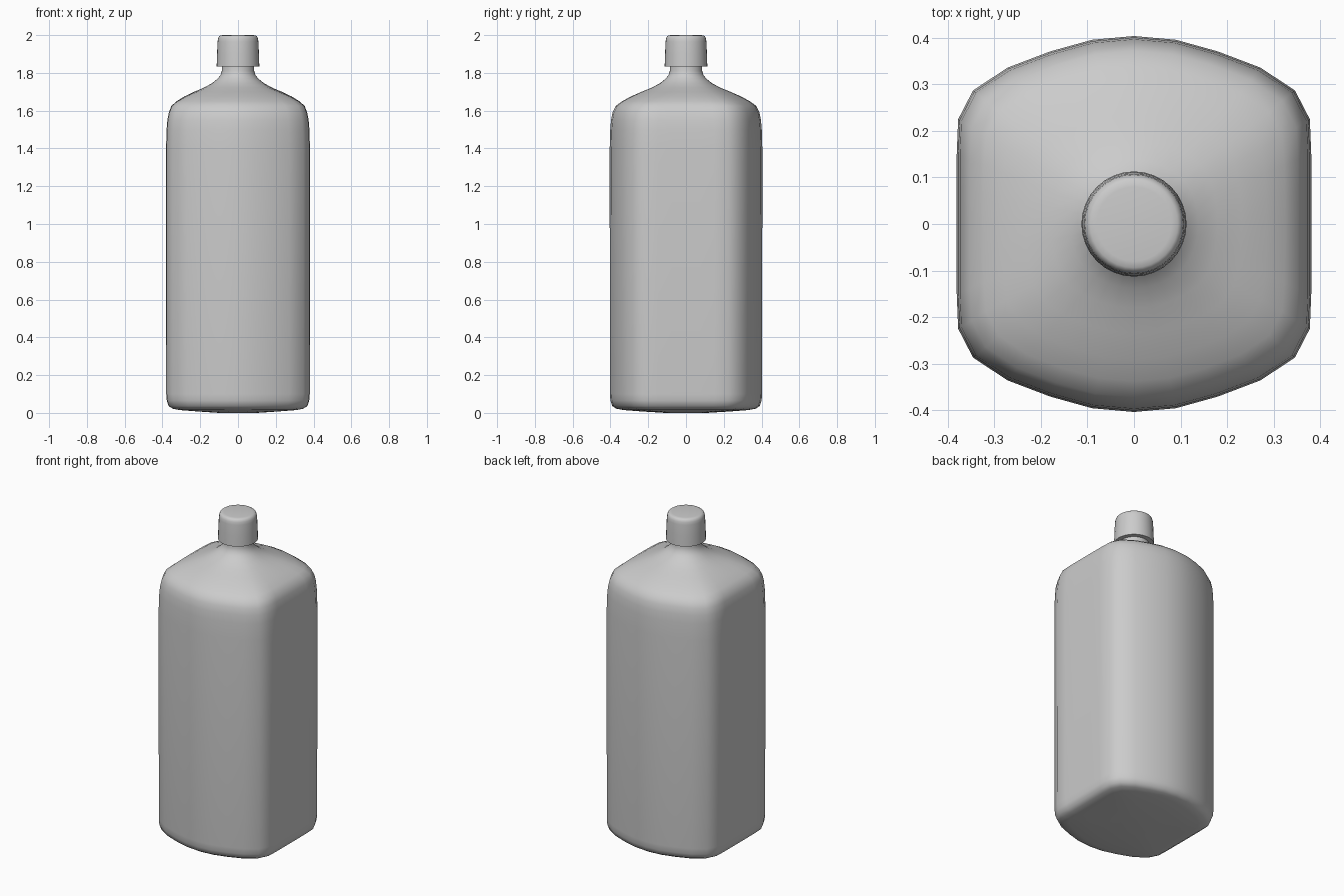
import bpy, bmesh
from math import sin, cos, pi

if "Cube" in bpy.data.objects:
    bpy.data.objects.remove(bpy.data.objects["Cube"])

# Quarter outline of the body, from the back centre round to the right side
QUARTER = [(0, .404), (.09, .396), (.18, .371), (.272, .336), (.346, .287),
           (.378, .225), (.381, .15), (.381, .075), (.381, 0)]


def outline():
    q = QUARTER
    right = q + [(x, -y) for x, y in q[-2::-1]]
    return right + [(-x, y) for x, y in right[-2:0:-1]]


SECTION = outline()
N = len(SECTION)


def loft(name, rings):
    """Rings are (z, half width, half depth, roundness 0..1)."""
    bm = bmesh.new()
    loops = []
    for z, w, d, t in rings:
        loop = []
        for i, (x, y) in enumerate(SECTION):
            a = 2 * pi * i / N
            px = w * ((1 - t) * x / .381 + t * sin(a))
            py = d * ((1 - t) * y / .404 + t * cos(a))
            loop.append(bm.verts.new((px, py, z)))
        loops.append(loop)
    for lo, hi in zip(loops, loops[1:]):
        for i in range(N):
            j = (i + 1) % N
            bm.faces.new((lo[i], lo[j], hi[j], hi[i]))
    bm.faces.new(loops[0])
    bm.faces.new(loops[-1])
    bmesh.ops.recalc_face_normals(bm, faces=bm.faces)
    me = bpy.data.meshes.new(name)
    bm.to_mesh(me)
    bm.free()
    me.polygons.foreach_set("use_smooth", [True] * len(me.polygons))
    ob = bpy.data.objects.new(name, me)
    bpy.context.collection.objects.link(ob)
    bpy.ops.object.select_all(action='DESELECT')
    ob.select_set(True)
    bpy.context.view_layer.objects.active = ob
    bpy.ops.object.shade_smooth_by_angle(angle=pi / 3.5)
    return ob


# Bottle body: slightly bowed base, straight walls, sloped shoulder, neck
loft("bottle_body", [
    (.0, .10, .11, .2), (.008, .22, .24, .1), (.015, .31, .33, 0),
    (.022, .345, .368, 0), (.036, .367, .39, 0), (.065, .377, .4, 0),
    (.10, .38, .403, 0), (1.40, .381, .404, 0), (1.50, .378, .401, 0),
    (1.55, .374, .397, 0), (1.59, .366, .389, 0), (1.625, .353, .372, .02),
    (1.65, .325, .338, .08), (1.675, .285, .292, .2), (1.70, .232, .235, .4),
    (1.722, .18, .181, .6), (1.745, .138, .138, .8), (1.77, .107, .107, 1),
    (1.79, .092, .092, 1), (1.81, .086, .086, 1), (1.85, .086, .086, 1),
])

# Screw cap: slight taper and a rounded top edge
loft("cap", [
    (1.833, .113, .113, 1), (1.90, .111, .111, 1), (1.965, .108, .108, 1),
    (1.982, .106, .106, 1), (1.993, .101, .101, 1), (1.998, .094, .094, 1),
    (2.0, .08, .08, 1),
])
